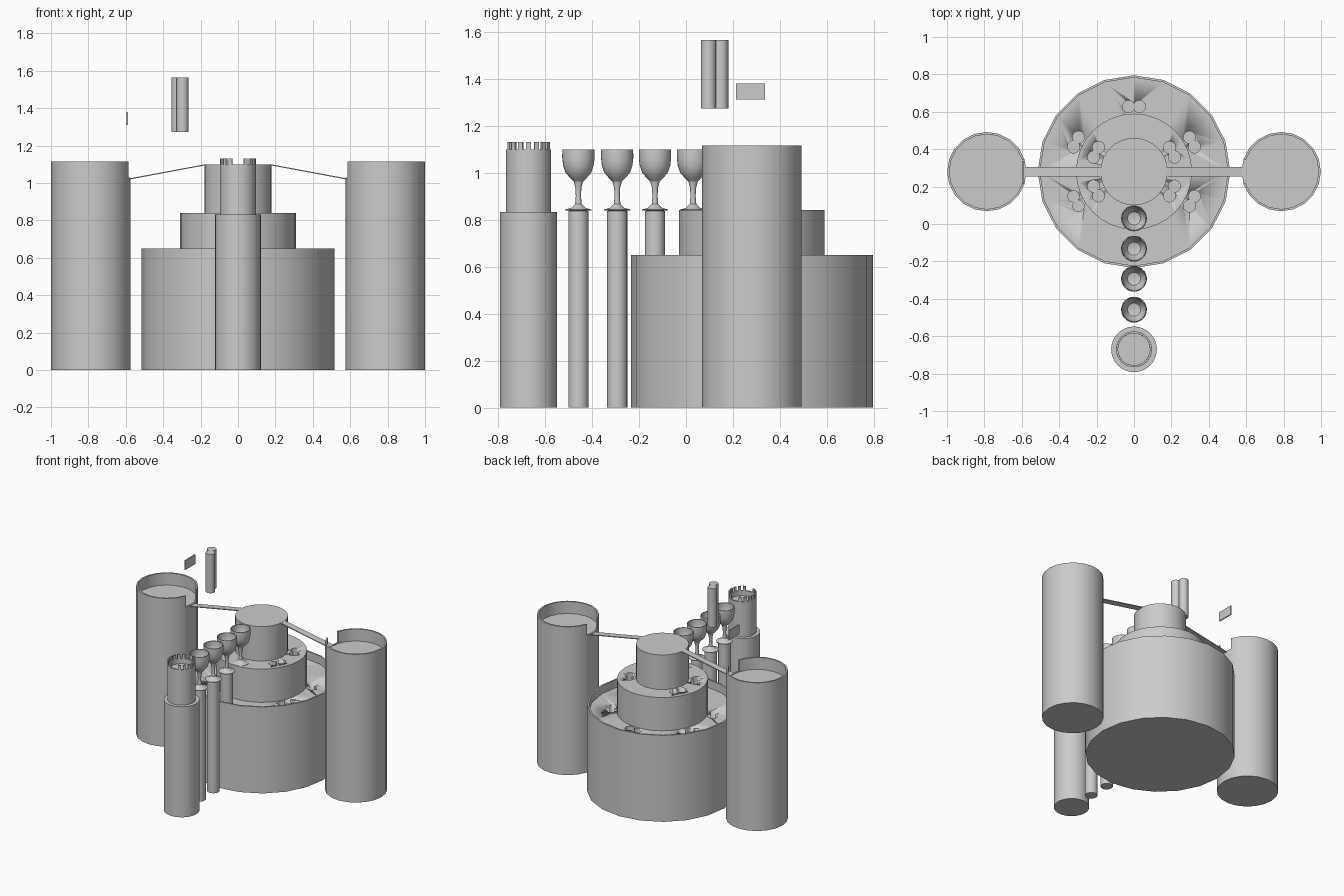
import bpy, bmesh
from math import sin, cos, pi, radians
from mathutils import Vector

if "Cube" in bpy.data.objects:
    bpy.data.objects.remove(bpy.data.objects["Cube"])

CY = 0.28  # y of the tiered centre and side towers


def finish(name, bm, smooth=True):
    bmesh.ops.recalc_face_normals(bm, faces=bm.faces)
    me = bpy.data.meshes.new(name)
    bm.to_mesh(me)
    bm.free()
    ob = bpy.data.objects.new(name, me)
    bpy.context.collection.objects.link(ob)
    if smooth:
        activate(ob)
        bpy.ops.object.shade_smooth_by_angle(angle=radians(30))
    return ob


def activate(ob):
    bpy.ops.object.select_all(action='DESELECT')
    ob.select_set(True)
    bpy.context.view_layer.objects.active = ob


def lathe(name, profile, n, x=0, y=0):
    """Revolve (radius, z) points around a vertical axis at x, y."""
    bm = bmesh.new()
    rings = []
    for r, z in profile:
        if r == 0:
            rings.append([bm.verts.new((x, y, z))])
        else:
            rings.append([bm.verts.new((x + r * cos(2 * pi * i / n), y + r * sin(2 * pi * i / n), z))
                          for i in range(n)])
    for a, b in zip(rings, rings[1:]):
        for i in range(n):
            j = (i + 1) % n
            if len(a) == 1:
                bm.faces.new((a[0], b[i], b[j]))
            elif len(b) == 1:
                bm.faces.new((a[i], a[j], b[0]))
            else:
                bm.faces.new((a[i], a[j], b[j], b[i]))
    return finish(name, bm)


def cylinder(name, r, z0, z1, n, x=0, y=0):
    return lathe(name, [(0, z0), (r, z0), (r, z1), (0, z1)], n, x, y)


def box(name, lo, hi):
    bm = bmesh.new()
    bmesh.ops.create_cube(bm, size=1)
    lo, hi = Vector(lo), Vector(hi)
    for v in bm.verts:
        v.co = (lo + hi) / 2 + Vector(a * b for a, b in zip(v.co, hi - lo))
    return finish(name, bm, False)


def boolean(ob, tool, op='DIFFERENCE'):
    activate(ob)
    m = ob.modifiers.new("bool", 'BOOLEAN')
    m.operation, m.object, m.solver = op, tool, 'EXACT'
    bpy.context.view_layer.update()
    # keep the boolean ahead of any smoothing modifier
    bpy.ops.object.modifier_move_to_index(modifier=m.name, index=0)
    bpy.ops.object.modifier_apply(modifier=m.name)
    bpy.data.objects.remove(tool)


def twin_centres(radius, angle, half=0.029):
    """Two circle centres side by side, tangential around the main axis."""
    a = radians(angle)
    for s in (-half, half):
        yield radius * cos(a) - s * sin(a), CY + radius * sin(a) + s * cos(a)


def cup(r, h, z_floor, wall=0.012):
    return [(0, 0), (r, 0), (r, h), (r - wall, h), (r - wall, z_floor), (0, z_floor)]


# Tiered centre
base = lathe("base_basin", cup(0.515, 0.65, 0.59), 20, 0, CY)
middle = cylinder("middle_tier", 0.31, 0.59, 0.84, 32, 0, CY)
cylinder("top_tier", 0.18, 0.84, 1.10, 32, 0, CY)

# Twin-circle sockets sunk into the two lower tiers
SIDE = (27, 153, 207, 333)
for target, radius, top, angles in ((base, 0.348, 0.59, SIDE + (90,)), (middle, 0.228, 0.84, SIDE)):
    for ang in angles:
        for x, y in twin_centres(radius, ang):
            boolean(target, cylinder("socket_cutter", 0.0325, top - 0.1, top + 0.03, 20, x, y))

# Side towers with notched rims, and sloping channels to the top tier
for s, side in ((-1, "left"), (1, "right")):
    tower = lathe(side + "_tower", cup(0.212, 1.115, 1.025), 20, s * 0.787, CY)
    xs = sorted((s * 0.56, s * 0.62))
    boolean(tower, box("notch_cutter", (xs[0], CY - 0.062, 1.03), (xs[1], CY + 0.062, 1.2)))
    ramp = box(side + "_ramp", (-0.2, CY - 0.025, -0.006), (0.2, CY + 0.025, 0))
    for v in ramp.data.vertices:
        outer = v.co.x > 0
        v.co.x = s * (0.58 if outer else 0.178)
        v.co.z += 1.025 if outer else 1.10
    bm = bmesh.new()
    bm.from_mesh(ramp.data)
    bmesh.ops.recalc_face_normals(bm, faces=bm.faces)
    bm.to_mesh(ramp.data)
    bm.free()

# Front tower with stepped body and battlements
FY = -0.67
lathe("front_tower", [(0, 0), (0.122, 0), (0.122, 0.832), (0.096, 0.832), (0.096, 1.098),
                      (0.085, 1.098), (0.085, 1.06), (0, 1.06)], 32, 0, FY)
bm = bmesh.new()
for start in (-70, 110):
    for k in range(7):
        a0 = start + k * 21.33
        cols = []
        for a in (radians(a0), radians(a0 + 12)):
            cols.append([bm.verts.new((r * cos(a), FY + r * sin(a), z))
                         for r, z in ((0.085, 1.098), (0.096, 1.098), (0.096, 1.13), (0.085, 1.13))])
        p, q = cols
        bm.faces.new(p)
        bm.faces.new(q)
        for i in range(4):
            j = (i + 1) % 4
            bm.faces.new((p[i], p[j], q[j], q[i]))
finish("battlements", bm, False)

# Row of goblets, the outer three on pedestals
goblet = [(0, 0.836), (0.056, 0.838), (0.056, 0.842), (0.03, 0.85), (0.014, 0.866), (0.011, 0.90),
          (0.013, 0.935), (0.02, 0.962), (0.038, 0.98), (0.055, 1.0), (0.065, 1.03), (0.069, 1.065),
          (0.068, 1.098), (0.063, 1.098), (0.063, 1.07), (0.055, 1.03), (0.035, 1.0), (0, 0.99)]
for i, y in enumerate((-0.458, -0.293, -0.132, 0.03)):
    lathe(f"goblet_{i + 1}", goblet, 32, 0, y)
    if i < 3:
        cylinder(f"pedestal_{i + 1}", 0.043, 0.59 if i == 2 else 0, 0.837, 24, 0, y)

# Loose floating pieces: twin rod and small plate
(x1, y1), (x2, y2) = twin_centres(0.348, 207)
rod = cylinder("floating_twin_rod", 0.0325, 1.272, 1.565, 20, x1, y1)
boolean(rod, cylinder("rod_half", 0.0325, 1.272, 1.565, 20, x2, y2), 'UNION')
box("floating_plate", (-0.596, 0.213, 1.31), (-0.588, 0.337, 1.38))
